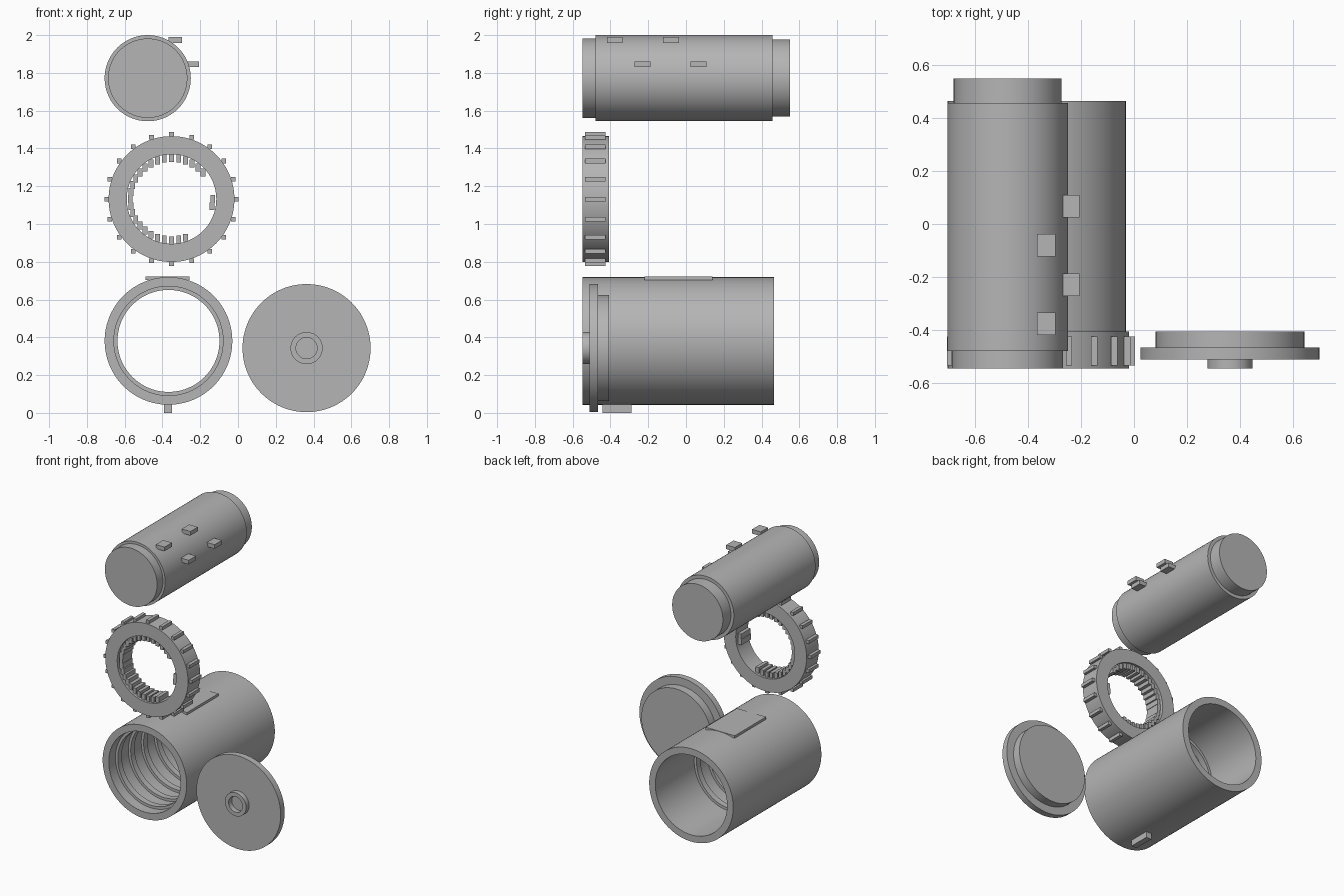
import bpy, bmesh, math
from mathutils import Matrix

cube = bpy.data.objects.get("Cube")
if cube:
    bpy.data.objects.remove(cube, do_unlink=True)

# One plain grey for everything
grey = bpy.data.materials.new("plain_grey")
grey.use_nodes = True
colour = (0.46, 0.46, 0.46, 1)
grey.diffuse_color = colour
grey.node_tree.nodes["Principled BSDF"].inputs["Base Color"].default_value = colour


def finish(name, bm, smooth=False):
    bmesh.ops.recalc_face_normals(bm, faces=bm.faces)
    mesh = bpy.data.meshes.new(name)
    bm.to_mesh(mesh)
    bm.free()
    mesh.materials.append(grey)
    obj = bpy.data.objects.new(name, mesh)
    bpy.context.collection.objects.link(obj)
    if smooth:
        bpy.ops.object.select_all(action="DESELECT")
        obj.select_set(True)
        bpy.context.view_layer.objects.active = obj
        bpy.ops.object.shade_smooth_by_angle(angle=math.radians(30))
    return obj


def lathe(name, x, z, profile, closed=False, steps=96):
    """Revolve (radius, y) points around a y-parallel axis through x, z."""
    bm = bmesh.new()
    verts = [bm.verts.new((x + r, y, z)) for r, y in profile]
    pairs = list(zip(verts, verts[1:]))
    if closed:
        pairs.append((verts[-1], verts[0]))
    edges = [bm.edges.new(p) for p in pairs]
    bmesh.ops.spin(bm, geom=verts + edges, cent=(x, 0, z), axis=(0, 1, 0),
                   angle=math.tau, steps=steps)
    bmesh.ops.remove_doubles(bm, verts=bm.verts, dist=0.0002)
    return finish(name, bm, True)


def boxes(name, centres, size):
    """Several equal upright boxes in one object."""
    bm = bmesh.new()
    for c in centres:
        bmesh.ops.create_cube(bm, size=1, matrix=Matrix.Translation(c) @ Matrix.Diagonal((*size, 1)))
    return finish(name, bm)


# Inner drum with stepped ends and staggered locking tabs
lathe("inner_drum", -0.478, 1.772,
      [(0, -0.547), (0.21, -0.547), (0.21, -0.48), (0.228, -0.48),
       (0.228, 0.458), (0.204, 0.458), (0.204, 0.55), (0, 0.55)])
boxes("upper_tabs", [(-0.332, y, 1.974) for y in (-0.377, -0.08)], (0.07, 0.084, 0.03))
boxes("side_tabs", [(-0.238, y, 1.846) for y in (-0.23, 0.067)], (0.064, 0.084, 0.03))

# Dial ring with outer grips and inner teeth
ring_x, ring_z = -0.352, 1.132
lathe("dial_ring", ring_x, ring_z,
      [(0.237, -0.547), (0.333, -0.547), (0.333, -0.407), (0.237, -0.407)], closed=True)


def around(radius, degrees, y):
    return [(ring_x + radius * math.cos(math.radians(a)), y,
             ring_z + radius * math.sin(math.radians(a))) for a in degrees]


boxes("ring_grips", around(0.343, range(0, 360, 18), -0.48), (0.024, 0.11, 0.024))
boxes("ring_teeth", around(0.218, [0, 350, *range(40, 300, 10)], -0.477), (0.025, 0.11, 0.042))

# Housing tube with raised ribs inside the bore
bore, rib, front, back = 0.289, 0.27, -0.547, 0.466
profile = [(bore, back), (0.338, back), (0.338, front), (bore, front)]
for i in range(4):
    y = -0.47 + i * 0.148
    profile += [(bore, y), (rib, y), (rib, y + 0.045), (bore, y + 0.045)]
lathe("housing_tube", -0.368, 0.381, profile, closed=True)
boxes("housing_top_plate", [(-0.373, -0.04, 0.712)], (0.234, 0.36, 0.018))
boxes("housing_bottom_key", [(-0.37, -0.365, 0.026)], (0.042, 0.152, 0.052))

# End cap with plug behind and a hollow boss in front
lathe("end_cap", 0.363, 0.343,
      [(0, -0.51), (0.056, -0.51), (0.056, -0.547), (0.085, -0.547), (0.085, -0.512),
       (0.339, -0.512), (0.339, -0.467), (0.281, -0.467), (0.281, -0.407), (0, -0.407)])
